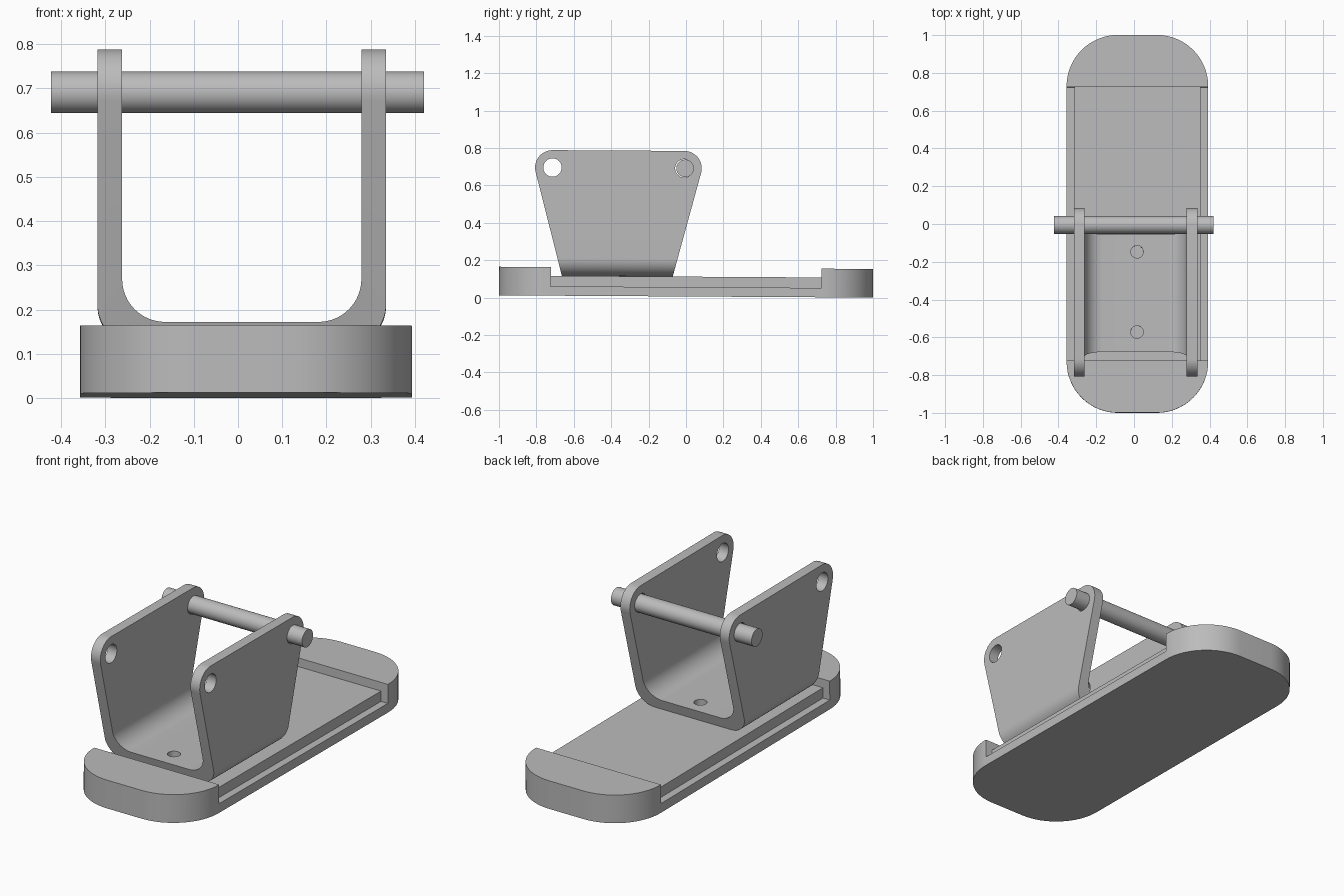
import bpy
import bmesh
from math import cos, sin, pi, radians
from mathutils import Matrix, Vector
from mathutils.geometry import convex_hull_2d

cube = bpy.data.objects.get("Cube")
if cube:
    bpy.data.objects.remove(cube, do_unlink=True)

grey = bpy.data.materials.new("plain grey")
grey.use_nodes = True
grey.diffuse_color = (0.5, 0.5, 0.5, 1)
grey.node_tree.nodes["Principled BSDF"].inputs["Base Color"].default_value = grey.diffuse_color

# Columns of each matrix carry (profile u, profile v, depth) into model space
ALONG = {
    "X": Matrix(((0, 0, 1), (1, 0, 0), (0, 1, 0))),
    "Y": Matrix(((1, 0, 0), (0, 0, 1), (0, 1, 0))),
    "Z": Matrix.Identity(3),
}


def arc(cx, cy, r, start, end, steps=16):
    """Points along an arc, angles in degrees."""
    angles = [radians(start + (end - start) * i / steps) for i in range(steps + 1)]
    return [(cx + r * cos(a), cy + r * sin(a)) for a in angles]


def circle(cx, cy, r):
    return arc(cx, cy, r, 0, 360, 48)[:-1]


def prism(name, profile, axis, low, high):
    """Extrude a closed 2D profile along an axis."""
    bm = bmesh.new()
    face = bm.faces.new([bm.verts.new(ALONG[axis] @ Vector((u, v, low))) for u, v in profile])
    ext = bmesh.ops.extrude_face_region(bm, geom=[face])
    moved = [g for g in ext["geom"] if isinstance(g, bmesh.types.BMVert)]
    bmesh.ops.translate(bm, verts=moved, vec=ALONG[axis] @ Vector((0, 0, high - low)))
    bmesh.ops.recalc_face_normals(bm, faces=bm.faces)
    mesh = bpy.data.meshes.new(name)
    bm.to_mesh(mesh)
    bm.free()
    mesh.materials.append(grey)
    obj = bpy.data.objects.new(name, mesh)
    bpy.context.collection.objects.link(obj)
    return obj


def cut(obj, cutter, operation="DIFFERENCE"):
    """Apply a boolean and discard its cutter."""
    cutter.hide_render = True
    mod = obj.modifiers.new("cut", "BOOLEAN")
    mod.operation, mod.object, mod.solver = operation, cutter, "EXACT"
    bpy.context.view_layer.update()
    graph = bpy.context.evaluated_depsgraph_get()
    mesh = bpy.data.meshes.new_from_object(obj.evaluated_get(graph))
    obj.modifiers.clear()
    obj.data = mesh
    bpy.data.objects.remove(cutter, do_unlink=True)


# Base: rounded block with a raised plate and side ledges between the end blocks
base_x, half_w, corner = 0.018, 0.375, 0.272
outline = []
for sx, sy, start in ((1, 1, 0), (-1, 1, 90), (-1, -1, 180), (1, -1, 270)):
    outline += arc(base_x + sx * (half_w - corner), sy * (1 - corner), corner, start, start + 90)
base = prism("base", outline, "Z", 0, 0.153)
right_side = [(0.334, 0.106), (0.334, 0.05), (0.6, 0.05), (0.6, 0.3)]
channel = [(base_x + x, z) for x, z in right_side]
channel += [(base_x - x, z) for x, z in reversed(right_side)]
cut(base, prism("channel_cutter", channel, "Y", -0.7235, 0.7235))

# Bracket: bent U section trimmed to a tapered side outline
mid, half, wall, floor, bend = 0.0085, 0.3265, 0.056, 0.106, 0.097
inner = half - wall
section = [(mid - half, 0.9)]
section += arc(mid - half + bend, floor + bend, bend, 180, 270)
section += arc(mid + half - bend, floor + bend, bend, 270, 360)
section += [(mid + half, 0.9), (mid + inner, 0.9)]
section += arc(mid + inner - bend, floor + wall + bend, bend, 360, 270)
section += arc(mid - inner + bend, floor + wall + bend, bend, 270, 180)
section += [(mid - inner, 0.9)]
bracket = prism("bracket", section, "Y", -0.95, 0.2)

pin_z, front_y, back_y = 0.685, -0.718, -0.013
points = circle(front_y, pin_z, 0.093) + circle(back_y, pin_z, 0.093)
points += [(-0.66, 0.09), (-0.076, 0.09)]
side = [points[i] for i in convex_hull_2d(points)]
cut(bracket, prism("side_cutter", side, "X", -0.5, 0.5), "INTERSECT")

# Pin holes in the cheeks and screw holes in the floor
for y in (front_y, back_y):
    cut(bracket, prism("pin_hole_cutter", circle(y, pin_z, 0.049), "X", -0.5, 0.5))
for y in (-0.148, -0.573):
    cut(bracket, prism("screw_hole_cutter", circle(0.016, y, 0.033), "Z", 0.05, 0.25))

# Pin through the rear holes
pin = prism("pin", circle(back_y + 0.004, pin_z, 0.047), "X", -0.423, 0.421)

# Slight backward lean, smooth curves with sharp edges
bpy.ops.object.select_all(action="DESELECT")
for obj in (base, bracket, pin):
    obj.rotation_euler.x = -0.006
    obj.location.z = 0.006
    obj.select_set(True)
bpy.context.view_layer.objects.active = base
bpy.ops.object.shade_smooth_by_angle(angle=radians(30))
